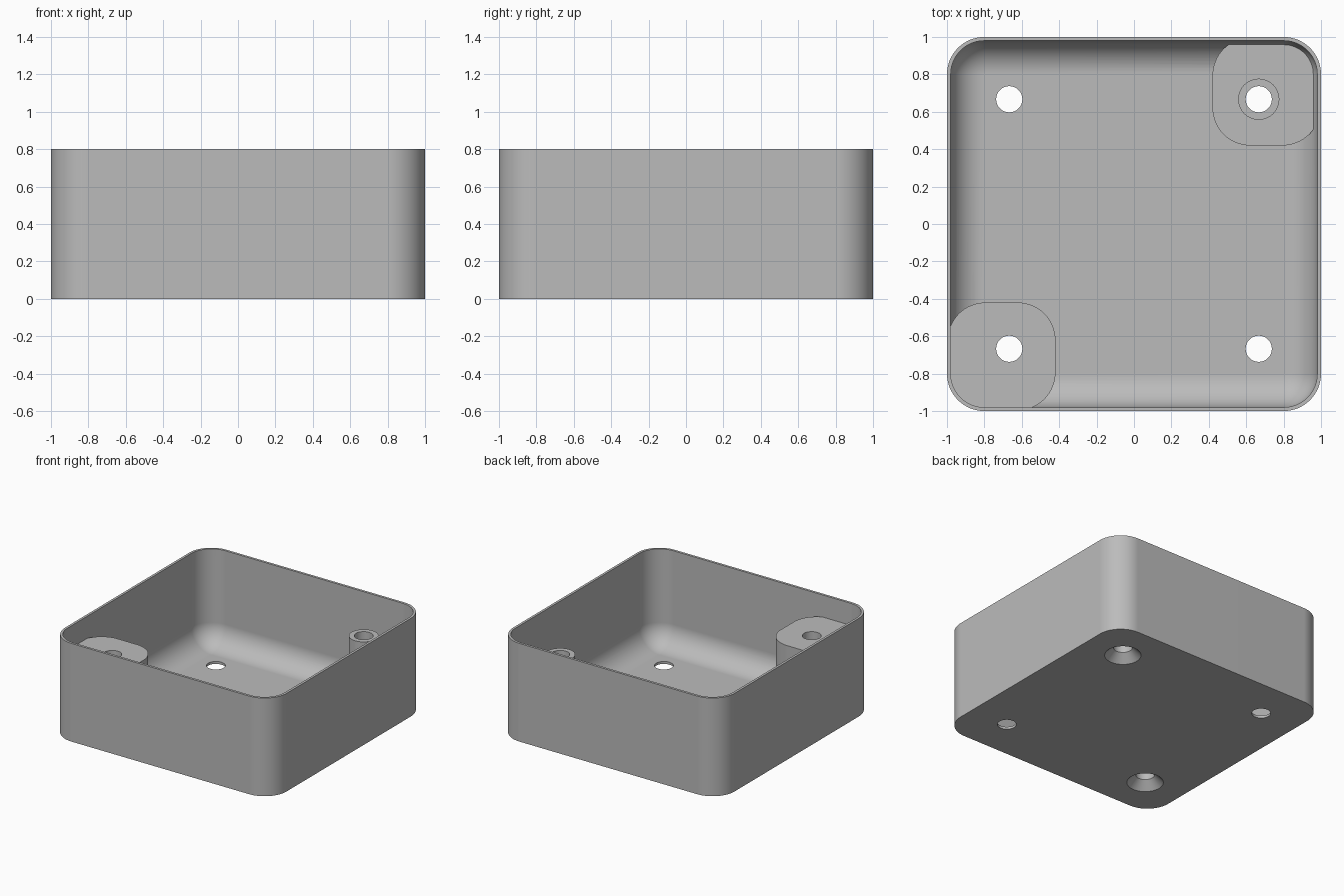
import bpy
import bmesh
from math import sin, cos, pi, radians

WALL, RADIUS, HEIGHT = 0.02, 0.2, 0.8
BOSS_TOP, PAD_TOP, HOLE_R, HOLE_POS = 0.62, 0.115, 0.07, 0.667
STEPS = 16

cube = bpy.data.objects.get("Cube")
if cube:
    bpy.data.objects.remove(cube, do_unlink=True)

grey = bpy.data.materials.new("plain grey")
grey.use_nodes = True
colour = (0.5, 0.5, 0.5, 1)
grey.diffuse_color = colour
grey.node_tree.nodes["Principled BSDF"].inputs["Base Color"].default_value = colour


def rounded_square(half, r, z, cx=0, cy=0):
    """Points of a square with rounded corners, counter-clockwise."""
    pts = []
    for k in range(4):
        mid = pi / 4 + k * pi / 2
        sx = 1 if cos(mid) > 0 else -1
        sy = 1 if sin(mid) > 0 else -1
        for i in range(STEPS + 1):
            a = k * pi / 2 + i * pi / 2 / STEPS
            pts.append((cx + sx * (half - r) + r * cos(a),
                        cy + sy * (half - r) + r * sin(a), z))
    return pts


def circle(r, z, cx, cy, n=48):
    return [(cx + r * cos(2 * pi * i / n), cy + r * sin(2 * pi * i / n), z)
            for i in range(n)]


def loft(name, rings):
    """Closed solid skinned through rings of equal point count."""
    bm = bmesh.new()
    loops = [[bm.verts.new(p) for p in ring] for ring in rings]
    for a, b in zip(loops, loops[1:]):
        for i in range(len(a)):
            j = (i + 1) % len(a)
            bm.faces.new((a[i], a[j], b[j], b[i]))
    bm.faces.new(loops[0][::-1])
    bm.faces.new(loops[-1])
    bmesh.ops.remove_doubles(bm, verts=bm.verts, dist=1e-5)
    bmesh.ops.recalc_face_normals(bm, faces=bm.faces)
    mesh = bpy.data.meshes.new(name)
    bm.to_mesh(mesh)
    bm.free()
    mesh.materials.append(grey)
    obj = bpy.data.objects.new(name, mesh)
    bpy.context.collection.objects.link(obj)
    return obj


def combine(target, tool, operation):
    """Apply a boolean and discard the tool."""
    mod = target.modifiers.new(operation.lower(), 'BOOLEAN')
    mod.operation, mod.solver, mod.object = operation, 'EXACT', tool
    bpy.context.view_layer.objects.active = target
    bpy.ops.object.modifier_apply(modifier=mod.name)
    bpy.data.objects.remove(tool, do_unlink=True)


# Thin-walled tray with a cove between wall and floor
cove = RADIUS - WALL
rings = [rounded_square(1, RADIUS, 0),
         rounded_square(1, RADIUS, HEIGHT),
         rounded_square(1 - WALL, cove, HEIGHT)]
for i in range(STEPS + 1):
    t = i * pi / 2 / STEPS
    r = cove * cos(t)
    rings.append(rounded_square(1 - RADIUS + r, r, WALL + cove * (1 - sin(t))))
tray = loft("tray", rings)

# Tall corner boss and low corner pad, both sunk into the wall
inner, outer = 0.42, 0.995
mid, half = (inner + outer) / 2, (outer - inner) / 2
for name, side, top in (("corner_boss", -1, BOSS_TOP), ("corner_pad", 1, PAD_TOP)):
    block = loft(name, [rounded_square(half, RADIUS, z, side * mid, side * mid)
                        for z in (WALL / 2, top)])
    combine(tray, block, 'UNION')

# Round post on the low pad
post = loft("post", [circle(0.11, z, HOLE_POS, HOLE_POS) for z in (0.06, BOSS_TOP)])
combine(tray, post, 'UNION')

# Four through holes, countersunk underneath at the two bosses
for sx in (-1, 1):
    for sy in (-1, 1):
        x, y = sx * HOLE_POS, sy * HOLE_POS
        section = [circle(HOLE_R, 1, x, y)]
        if sx == sy:
            section = [circle(HOLE_R + 0.075, -0.01, x, y),
                       circle(HOLE_R, 0.065, x, y)] + section
        else:
            section = [circle(HOLE_R, -0.01, x, y)] + section
        combine(tray, loft("hole_cutter", section), 'DIFFERENCE')

# Smooth shading with crisp edges
bpy.ops.object.select_all(action='DESELECT')
tray.select_set(True)
bpy.context.view_layer.objects.active = tray
bpy.ops.object.shade_smooth_by_angle(angle=radians(30))
weighted = tray.modifiers.new("even_normals", 'WEIGHTED_NORMAL')
weighted.keep_sharp = True
